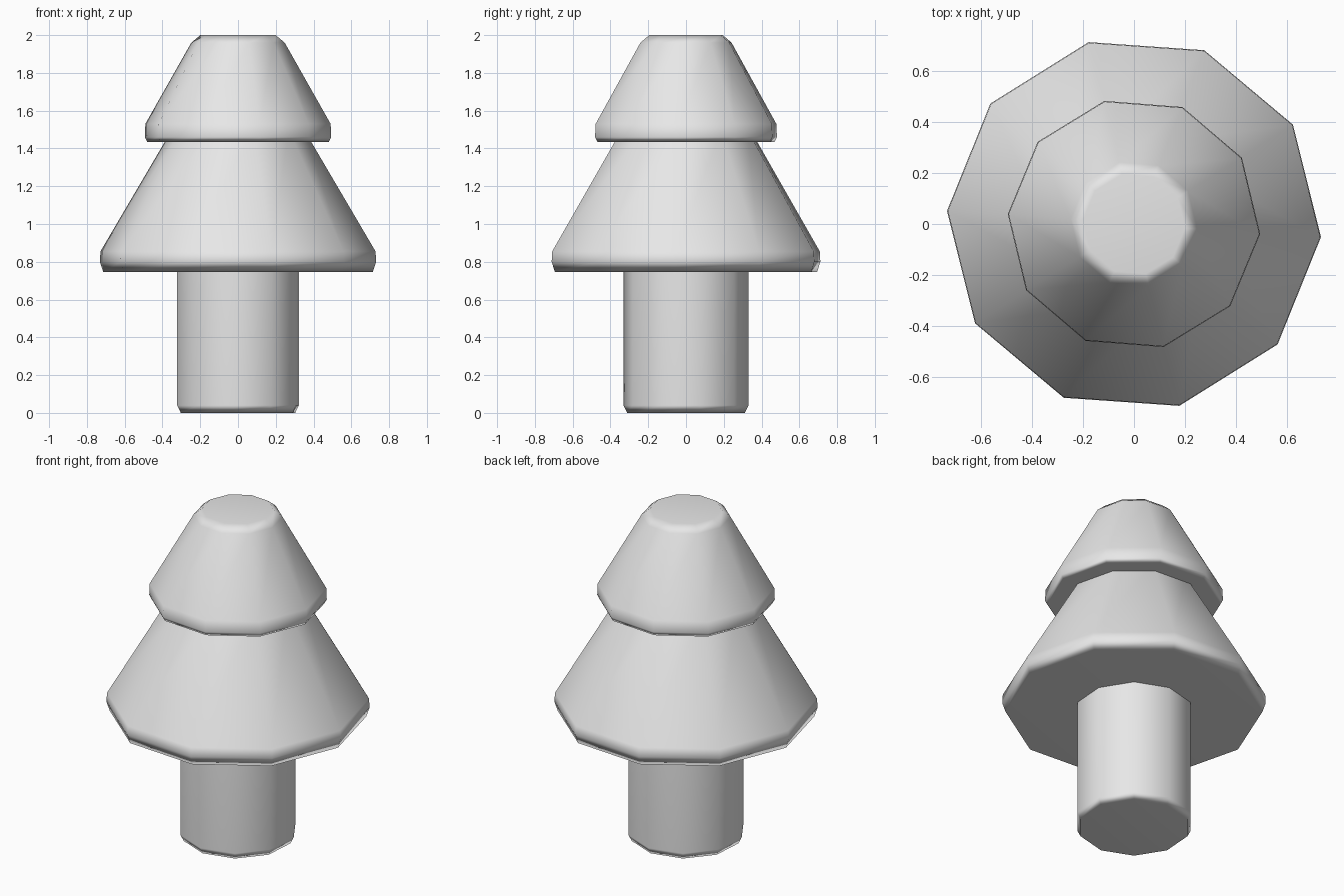
import bpy, bmesh, math

cube = bpy.data.objects.get("Cube")
if cube:
    bpy.data.objects.remove(cube, do_unlink=True)

# One plain grey for the whole tree
grey = bpy.data.materials.new("light_grey")
grey.use_nodes = True
grey.diffuse_color = (0.8, 0.8, 0.8, 1)
grey.node_tree.nodes["Principled BSDF"].inputs["Base Color"].default_value = (0.8, 0.8, 0.8, 1)

SIDES = 10


def turned_part(name, profile, phase):
    """Ten-sided closed solid from (radius, height) rings listed bottom to top."""
    bm = bmesh.new()
    rings = []
    for r, z in profile:
        angles = [math.radians(phase) + math.tau * i / SIDES for i in range(SIDES)]
        rings.append([bm.verts.new((r * math.cos(a), r * math.sin(a), z)) for a in angles])
    for low, high in zip(rings, rings[1:]):
        for i in range(SIDES):
            j = (i + 1) % SIDES
            bm.faces.new((low[i], low[j], high[j], high[i]))
    bm.faces.new(rings[0][::-1])
    bm.faces.new(rings[-1])
    for face in bm.faces:
        face.smooth = True
    mesh = bpy.data.meshes.new(name)
    bm.to_mesh(mesh)
    bm.free()
    mesh.materials.append(grey)
    obj = bpy.data.objects.new(name, mesh)
    bpy.context.collection.objects.link(obj)
    # Large faces stay flat, bevels carry the shading
    mod = obj.modifiers.new("weighted_normals", 'WEIGHTED_NORMAL')
    mod.mode = 'FACE_AREA'
    return obj


# Trunk with a bevelled foot, ending inside the lower canopy
turned_part("trunk", [(0.312, 0), (0.332, 0.04), (0.332, 0.86), (0.312, 0.9)], 14)

# Two stacked conical tiers with rounded rims
turned_part("lower_canopy", [(0.715, 0.745), (0.733, 0.80), (0.73, 0.855),
                             (0.35, 1.50), (0.28, 1.55)], -4)
turned_part("upper_canopy", [(0.482, 1.435), (0.495, 1.46), (0.492, 1.53),
                             (0.248, 1.96), (0.2, 2.0)], -4.5)
